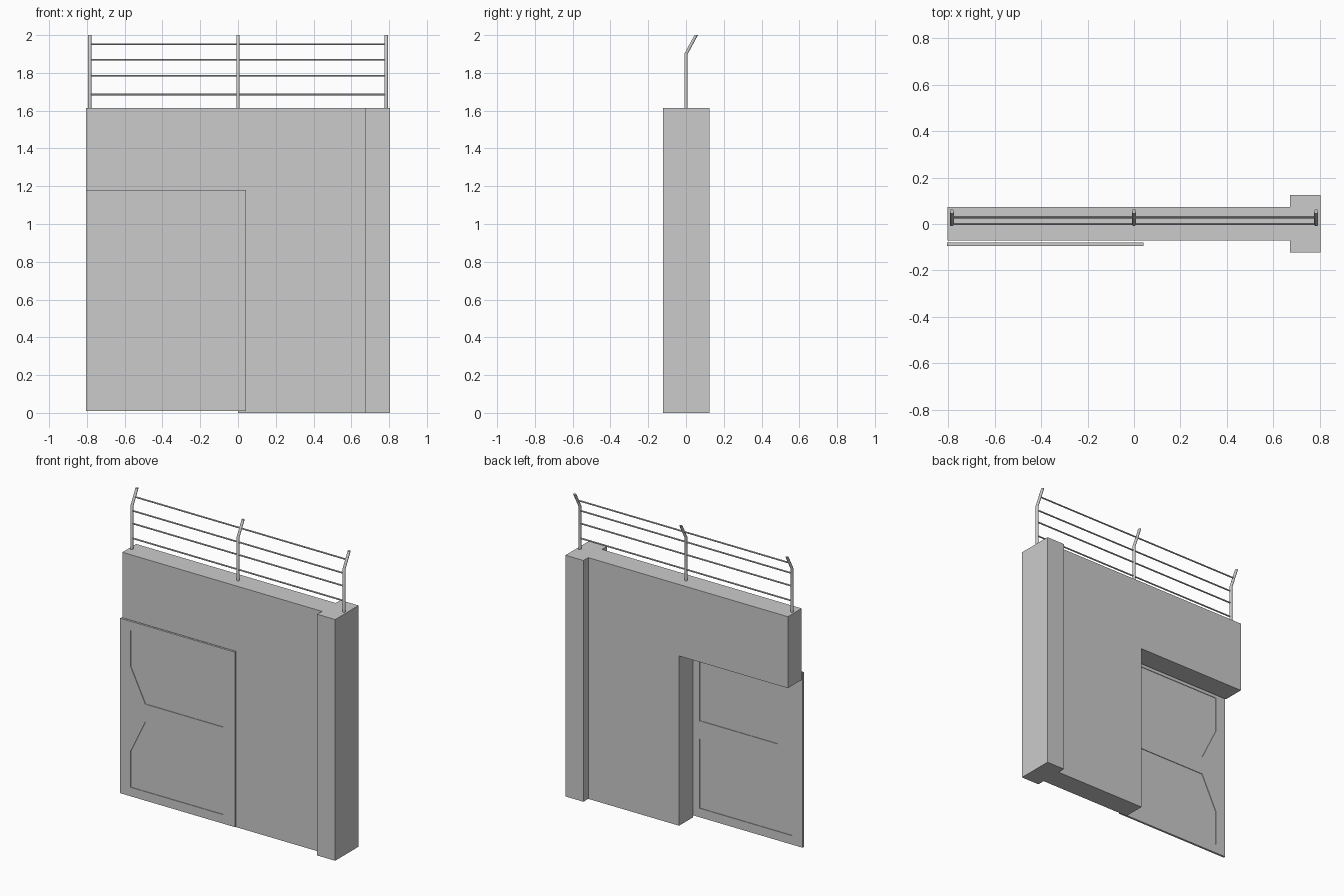
import bpy, bmesh, math

if "Cube" in bpy.data.objects:
    bpy.data.objects.remove(bpy.data.objects["Cube"])


def finish(name, bm):
    bmesh.ops.recalc_face_normals(bm, faces=bm.faces)
    mesh = bpy.data.meshes.new(name)
    bm.to_mesh(mesh)
    bm.free()
    obj = bpy.data.objects.new(name, mesh)
    bpy.context.collection.objects.link(obj)
    return obj


def prism(name, outline, y0, y1):
    """Extrude an x-z outline from y0 to y1."""
    bm = bmesh.new()
    face = bm.faces.new([bm.verts.new((x, y0, z)) for x, z in outline])
    ext = bmesh.ops.extrude_face_region(bm, geom=[face])
    verts = [g for g in ext["geom"] if isinstance(g, bmesh.types.BMVert)]
    bmesh.ops.translate(bm, verts=verts, vec=(0, y1 - y0, 0))
    return finish(name, bm)


def rect(x0, x1, z0, z1):
    return [(x0, z0), (x1, z0), (x1, z1), (x0, z1)]


def tube(name, centres, radius, sides, along_x=False):
    """Loft circular rings through the centres; rings lie flat or face x."""
    bm = bmesh.new()
    rings = []
    for x, y, z in centres:
        ring = []
        for i in range(sides):
            a = 2 * math.pi * (i + 0.5) / sides
            c, s = radius * math.cos(a), radius * math.sin(a)
            ring.append(bm.verts.new((x, y + c, z + s) if along_x else (x + c, y + s, z)))
        rings.append(ring)
    for a, b in zip(rings, rings[1:]):
        for i in range(sides):
            j = (i + 1) % sides
            bm.faces.new((a[i], a[j], b[j], b[i]))
    bm.faces.new(rings[0])
    bm.faces.new(rings[-1])
    obj = finish(name, bm)
    bpy.ops.object.select_all(action='DESELECT')
    obj.select_set(True)
    bpy.context.view_layer.objects.active = obj
    bpy.ops.object.shade_smooth_by_angle(angle=math.radians(40))
    return obj


H = 1.613   # wall height

# Wall with a doorway at its left end, and the end pillar
prism("wall", [(0, 0), (0.672, 0), (0.672, H), (-0.805, H), (-0.805, 1.135), (0, 1.135)],
      -0.072, 0.073)
prism("pillar", rect(0.672, 0.805, 0, H), -0.123, 0.124)

# Sliding door: frame with two chamfered openings, mirrored about mid height
mid = 0.595
door = prism("door_frame", rect(-0.806, 0.042, 0.01, 1.18), -0.094, -0.08)
opening = [(-0.62, 0.06), (-0.045, 0.06), (-0.045, 0.525), (-0.73, 0.525), (-0.73, 0.285)]
for side in (1, -1):
    cutter = prism("opening_cutter", [(x, mid + side * z) for x, z in opening], -0.12, -0.05)
    cutter.hide_render = True
    mod = door.modifiers.new("opening", 'BOOLEAN')
    mod.operation = 'DIFFERENCE'
    mod.solver = 'EXACT'
    mod.object = cutter
    bpy.context.view_layer.objects.active = door
    bpy.ops.object.modifier_apply(modifier=mod.name)
    bpy.data.objects.remove(cutter)

# Thin sheet filling the door openings
prism("door_sheet", rect(-0.76, -0.01, 0.04, 1.15), -0.09, -0.084)

# Fence posts that lean back at the top
for x in (-0.785, 0, 0.785):
    tube("fence_post", [(x, 0, H - 0.01), (x, 0, 1.9), (x, 0.054, 2.0)], 0.0095, 12)

# Fence rails
for y, z in ((0, 1.686), (0, 1.785), (0, 1.87), (0.029, 1.951)):
    tube("fence_rail", [(-0.785, y, z), (0.785, y, z)], 0.005, 8, along_x=True)
